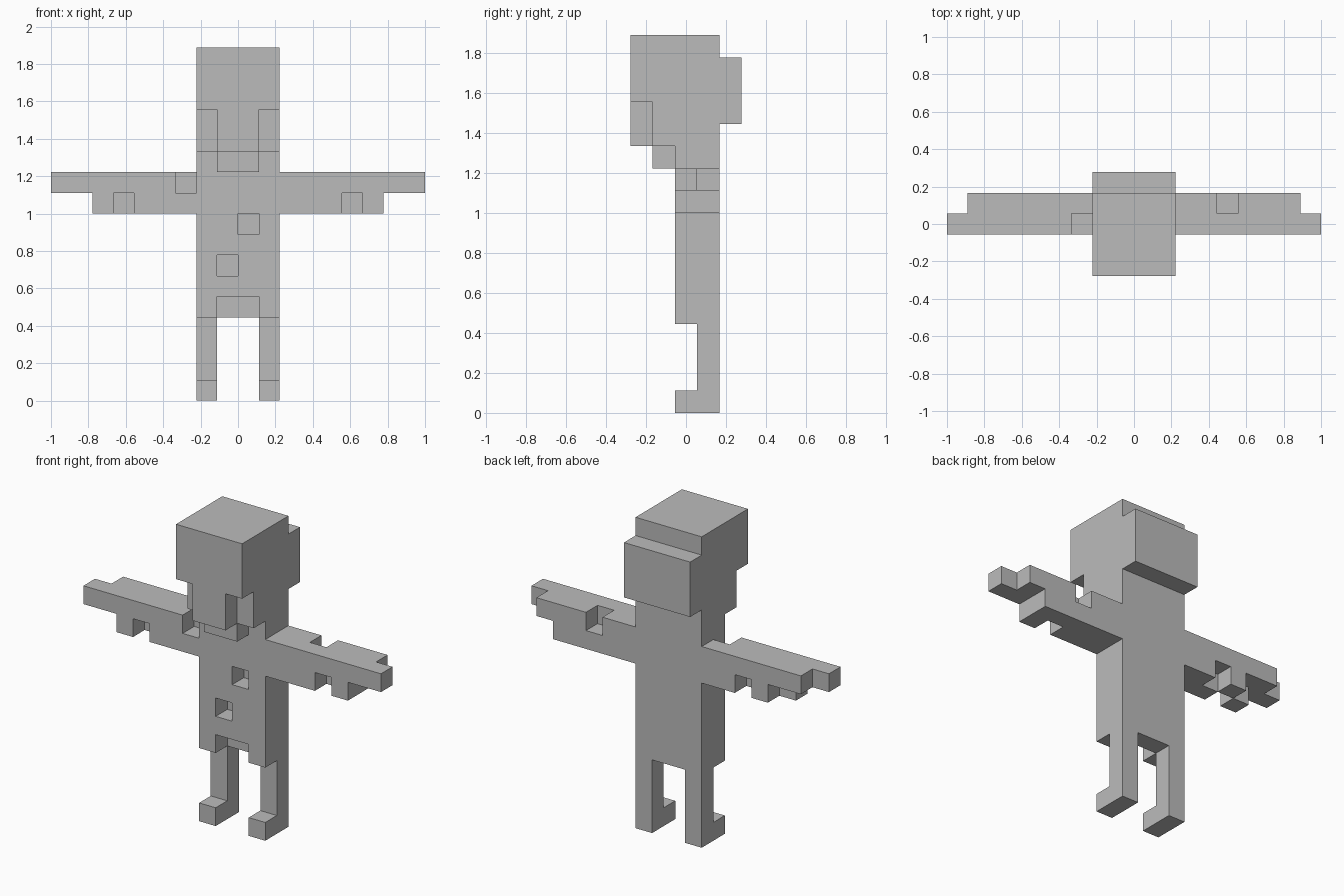
import bpy, bmesh
from mathutils import Vector

if "Cube" in bpy.data.objects:
    bpy.data.objects.remove(bpy.data.objects["Cube"])

U = 1 / 9                                   # block size
ORIGIN = Vector((-1, -2.5 * U, 0))


def blocks(x, y, z):
    """Cells of a solid box, each range given as (first, last)."""
    return {(i, j, k) for i in range(x[0], x[1] + 1)
            for j in range(y[0], y[1] + 1) for k in range(z[0], z[1] + 1)}


# Head: skull, narrow muzzle, chin, neck and the block at the back
head = (blocks((7, 10), (0, 3), (14, 16)) | blocks((7, 10), (1, 3), (12, 13))
        | blocks((8, 9), (0, 0), (12, 13)) | blocks((8, 9), (1, 1), (11, 11))
        | blocks((7, 10), (2, 3), (11, 11)) | blocks((7, 10), (4, 4), (13, 15)))

# Torso with two square pockets and a notch at the hips
torso = blocks((7, 10), (2, 3), (4, 10))
torso -= {(9, 2, 8), (8, 2, 6), (8, 2, 4), (9, 2, 4)}


# Arms: lower sleeve, upper beam and finger tip
def arm(side):
    cells = (blocks((11, 15), (2, 3), (9, 9)) | blocks((11, 16), (2, 3), (10, 10))
             | {(17, 2, 10)})
    return cells if side > 0 else {(17 - i, j, k) for i, j, k in cells}


right_arm = arm(1) - {(14, 2, 9), (13, 3, 10)}
left_arm = arm(-1) - {(3, 2, 9), (6, 2, 10), (4, 3, 9), (2, 3, 9)}


# Legs with a foot pointing forward
def leg(x):
    return blocks((x, x), (3, 3), (0, 3)) | {(x, 2, 0)}


parts = {"head": head, "torso": torso, "left_arm": left_arm,
         "right_arm": right_arm, "left_leg": leg(7), "right_leg": leg(10)}
solid = set().union(*parts.values())

grey = bpy.data.materials.new("plain grey")
grey.diffuse_color = (0.5, 0.5, 0.5, 1)
grey.use_nodes = True
grey.node_tree.nodes["Principled BSDF"].inputs["Base Color"].default_value = grey.diffuse_color


def build(name, cells):
    """Skin the outer faces of a part, leaving joints to other parts open."""
    bm = bmesh.new()
    for cell in sorted(cells):
        for axis in range(3):
            for sign in (0, 1):
                near = list(cell)
                near[axis] += 2 * sign - 1
                if tuple(near) in solid:
                    continue
                a, b = (axis + 1) % 3, (axis + 2) % 3
                corners = []
                for s, t in ((0, 0), (1, 0), (1, 1), (0, 1)):
                    p = Vector(cell)
                    p[axis] += sign
                    p[a] += s
                    p[b] += t
                    corners.append(bm.verts.new(ORIGIN + p * U))
                bm.faces.new(corners if sign else corners[::-1])
    bmesh.ops.remove_doubles(bm, verts=bm.verts[:], dist=0.001)
    bmesh.ops.dissolve_limit(bm, angle_limit=0.01, verts=bm.verts[:], edges=bm.edges[:])
    mesh = bpy.data.meshes.new(name)
    bm.to_mesh(mesh)
    bm.free()
    mesh.materials.append(grey)
    bpy.context.collection.objects.link(bpy.data.objects.new(name, mesh))


for part_name, part_cells in parts.items():
    build(part_name, part_cells)
